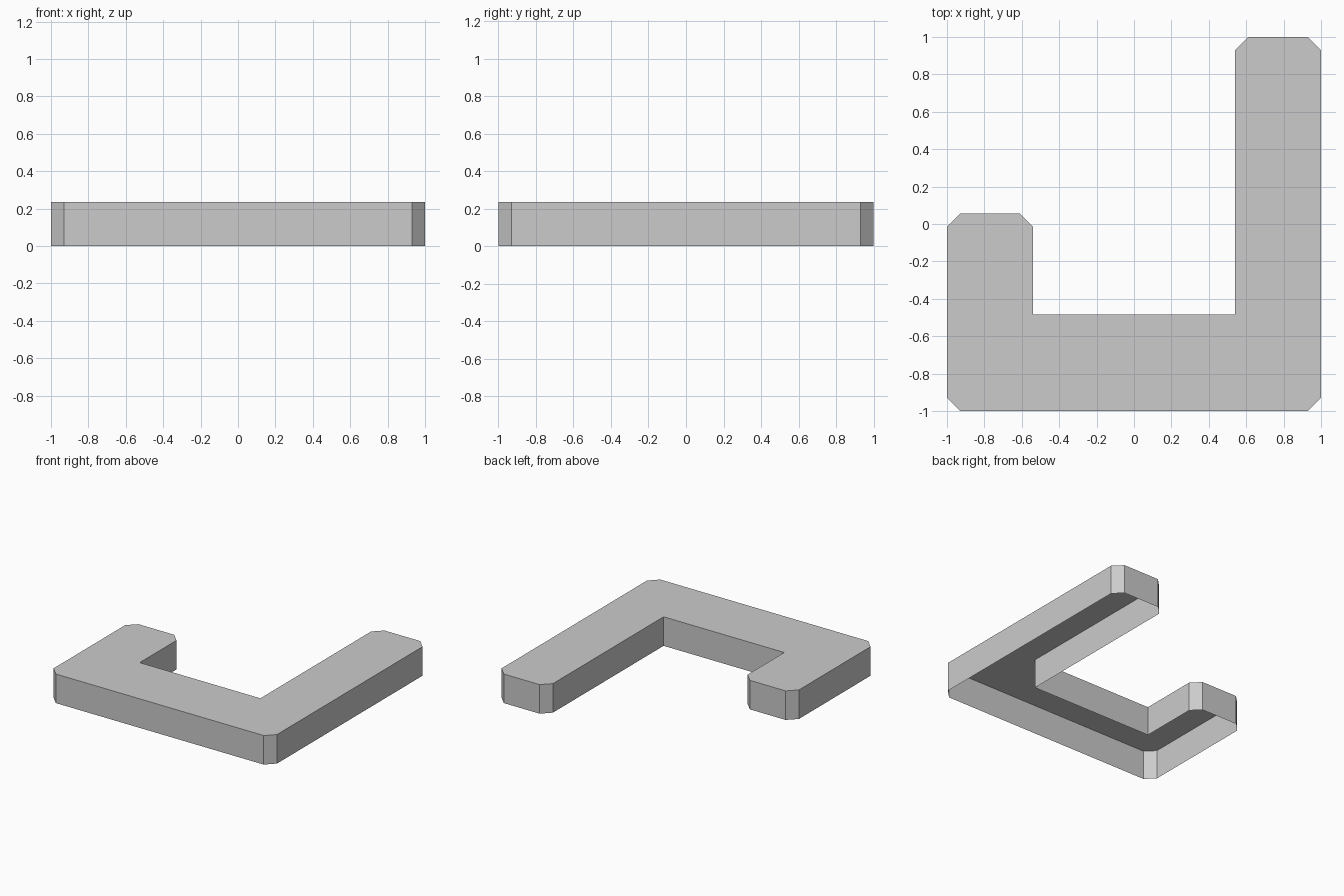
import bpy, bmesh

if "Cube" in bpy.data.objects:
    bpy.data.objects.remove(bpy.data.objects["Cube"], do_unlink=True)

HEIGHT = 0.235
CUT_X, CUT_Y = 0.07, 0.07

# One flat grey
grey = bpy.data.materials.new("light_grey")
grey.use_nodes = True
colour = (0.6, 0.6, 0.6, 1)
grey.diffuse_color = colour
grey.node_tree.nodes["Principled BSDF"].inputs["Base Color"].default_value = colour

# J-shaped plan, anticlockwise: x, y, whether the corner is clipped
plan = [(-1, -1, True), (1, -1, True), (1, 1, True), (0.54, 1, True),
        (0.54, -0.485, False), (-0.54, -0.485, False),
        (-0.54, 0.055, True), (-1, 0.055, True)]


def step(start, end):
    """Move from a corner along its axis-aligned edge by the clip size."""
    sign = lambda v: (v > 0) - (v < 0)
    return (start[0] + CUT_X * sign(end[0] - start[0]),
            start[1] + CUT_Y * sign(end[1] - start[1]))


outline = []
for i, corner in enumerate(plan):
    if corner[2]:
        outline += [step(corner, plan[i - 1]), step(corner, plan[(i + 1) % len(plan)])]
    else:
        outline.append(corner[:2])

# Thin shell: top face with outer walls, open underneath
bm = bmesh.new()
top = [bm.verts.new((x, y, HEIGHT)) for x, y in outline]
base = [bm.verts.new((x, y, 0)) for x, y in outline]
bm.faces.new(top)
for i in range(len(outline)):
    j = (i + 1) % len(outline)
    bm.faces.new((base[i], base[j], top[j], top[i]))

mesh = bpy.data.meshes.new("hook_shell")
bm.to_mesh(mesh)
bm.free()
mesh.materials.append(grey)
shell = bpy.data.objects.new("hook_shell", mesh)
bpy.context.collection.objects.link(shell)
